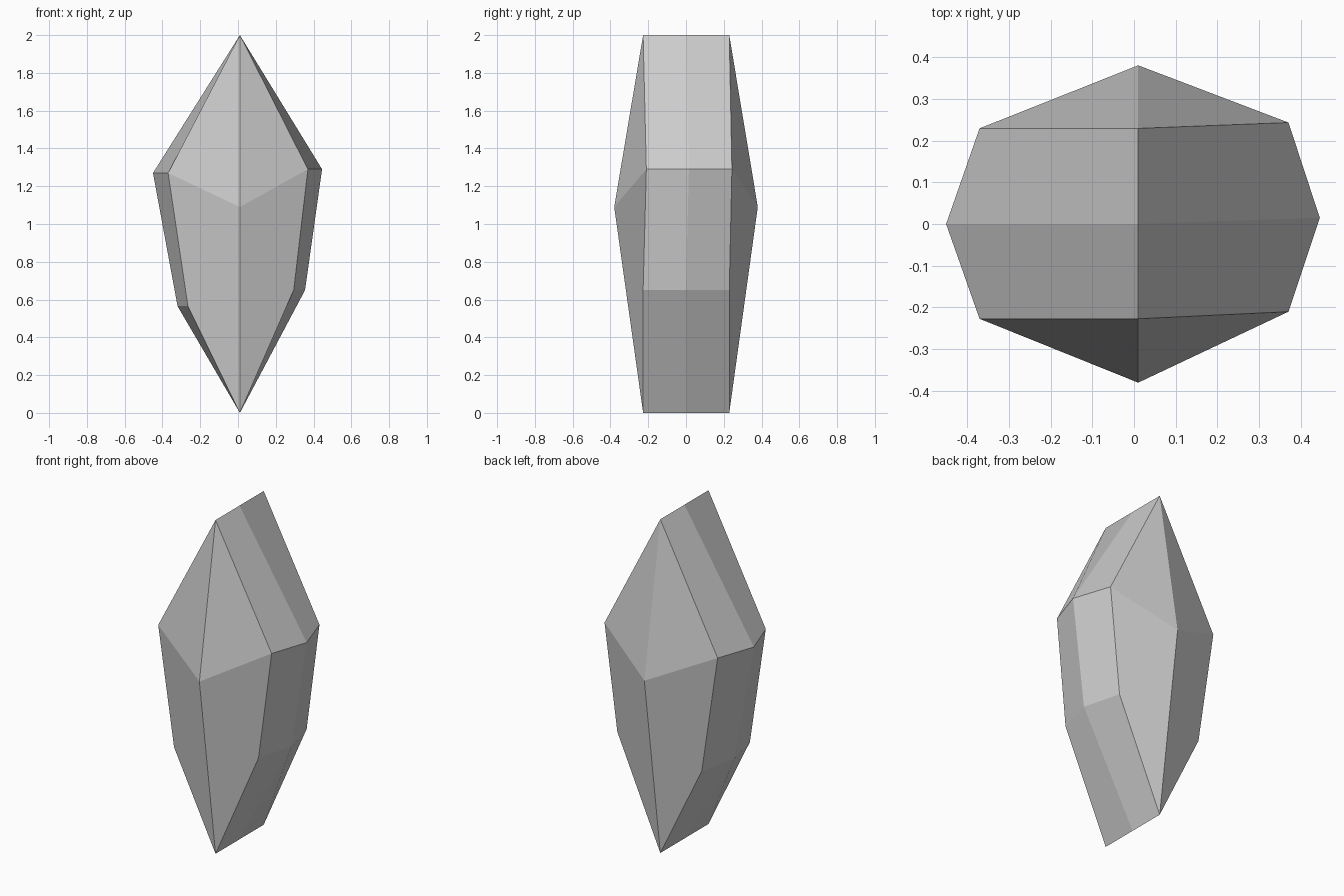
import bpy
import bmesh

if "Cube" in bpy.data.objects:
    bpy.data.objects.remove(bpy.data.objects["Cube"])

grey = bpy.data.materials.new("stone grey")
grey.diffuse_color = (0.6, 0.6, 0.6, 1)
grey.use_nodes = True
grey.node_tree.nodes["Principled BSDF"].inputs["Base Color"].default_value = grey.diffuse_color

bm = bmesh.new()

# Six-point outline (x, z): top, right shoulder, right waist, bottom, left waist, left shoulder
def ring(xs, ys):
    zs = (2.0, 1.29, 0.65, 0.0, 0.565, 1.27)
    return [bm.verts.new(p) for p in zip(xs, ys, zs)]

rim_x = (0.01, 0.37, 0.295, 0.01, -0.265, -0.37)
front = ring(rim_x, (-0.227, -0.21, -0.227, -0.227, -0.227, -0.227))
girdle = ring((0.01, 0.445, 0.355, 0.01, -0.32, -0.45),
              (0.0, 0.015, 0.0, 0.0, 0.0, 0.0))
back = ring(rim_x, (0.229, 0.243, 0.229, 0.229, 0.229, 0.229))

# Bevelled band around the outline
for a, b in ((front, girdle), (girdle, back)):
    for i in range(6):
        j = (i + 1) % 6
        bm.faces.new((a[i], a[j], b[j], b[i]))

# Four facets meeting at a peak on the front and on the back
for rim, y in ((front, -0.38), (back, 0.38)):
    peak = bm.verts.new((0.01, y, 1.09))
    top, r_sh, r_waist, bottom, l_waist, l_sh = rim
    bm.faces.new((peak, top, r_sh))
    bm.faces.new((peak, top, l_sh))
    bm.faces.new((peak, r_sh, r_waist, bottom))
    bm.faces.new((peak, l_sh, l_waist, bottom))

bmesh.ops.recalc_face_normals(bm, faces=bm.faces[:])
mesh = bpy.data.meshes.new("crystal")
bm.to_mesh(mesh)
bm.free()
mesh.materials.append(grey)
crystal = bpy.data.objects.new("crystal", mesh)
bpy.context.collection.objects.link(crystal)
